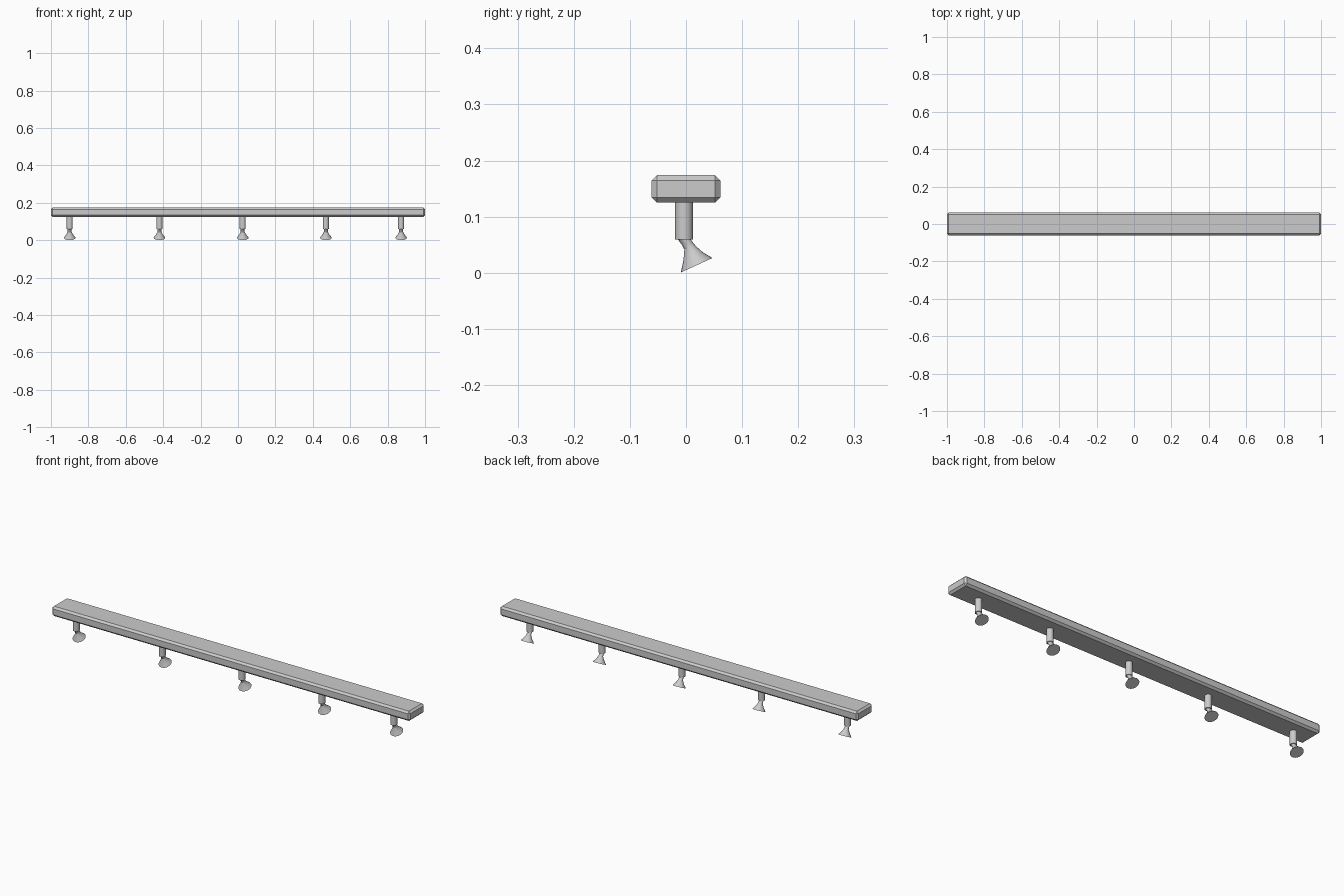
import bpy
import bmesh
from math import pi
from mathutils import Matrix, Vector, Euler

cube = bpy.data.objects.get("Cube")
if cube:
    bpy.data.objects.remove(cube, do_unlink=True)

grey = bpy.data.materials.new("light grey metal")
grey.use_nodes = True
colour = (0.6, 0.6, 0.6, 1)
grey.diffuse_color = colour
grey.node_tree.nodes["Principled BSDF"].inputs["Base Color"].default_value = colour


def make_object(name, bm, smooth=False):
    bmesh.ops.recalc_face_normals(bm, faces=bm.faces)
    mesh = bpy.data.meshes.new(name)
    bm.to_mesh(mesh)
    bm.free()
    mesh.materials.append(grey)
    obj = bpy.data.objects.new(name, mesh)
    bpy.context.collection.objects.link(obj)
    if smooth:
        bpy.ops.object.select_all(action="DESELECT")
        obj.select_set(True)
        bpy.context.view_layer.objects.active = obj
        bpy.ops.object.shade_smooth_by_angle(angle=pi / 6)
    return obj


def loft(name, rings, x, sides=24):
    """Join rings given as (y, z, radius, tilt about x), capping both ends."""
    bm = bmesh.new()
    loops = []
    for y, z, radius, tilt in rings:
        place = Matrix.Translation((x, y, z)) @ Euler((tilt, 0, 0)).to_matrix().to_4x4()
        loops.append([
            bm.verts.new(place @ (Matrix.Rotation(2 * pi * i / sides, 3, "Z") @ Vector((radius, 0, 0))))
            for i in range(sides)])
    for a, b in zip(loops, loops[1:]):
        for i in range(sides):
            j = (i + 1) % sides
            bm.faces.new((a[i], a[j], b[j], b[i]))
    bm.faces.new(loops[0])
    bm.faces.new(loops[-1])
    return make_object(name, bm, smooth=True)


# Long housing with chamfered edges
bm = bmesh.new()
bmesh.ops.create_cube(bm, size=1)
bmesh.ops.scale(bm, vec=(2, 0.123, 0.049), verts=bm.verts)
bmesh.ops.translate(bm, vec=(0, 0, 0.1495), verts=bm.verts)
bmesh.ops.bevel(bm, geom=bm.edges[:], offset=0.0095, segments=1, affect="EDGES")
make_object("housing_bar", bm)

# Row of stems, each with a tilted flaring shade
STEM = [(-0.0035, 0.13, 0.016, 0), (-0.0035, 0.059, 0.016, 0)]
SHADE = [(-0.0035, 0.06, 0.0115, 0), (0.0025, 0.052, 0.0105, 0.12),
         (0.0075, 0.0445, 0.0108, 0.25), (0.013, 0.03, 0.0185, 0.35),
         (0.019, 0.0135, 0.031, 0.43)]
for n, x in enumerate((-0.9, -0.42, 0.025, 0.47, 0.872), 1):
    loft(f"stem_{n}", STEM, x)
    loft(f"lamp_shade_{n}", SHADE, x)
